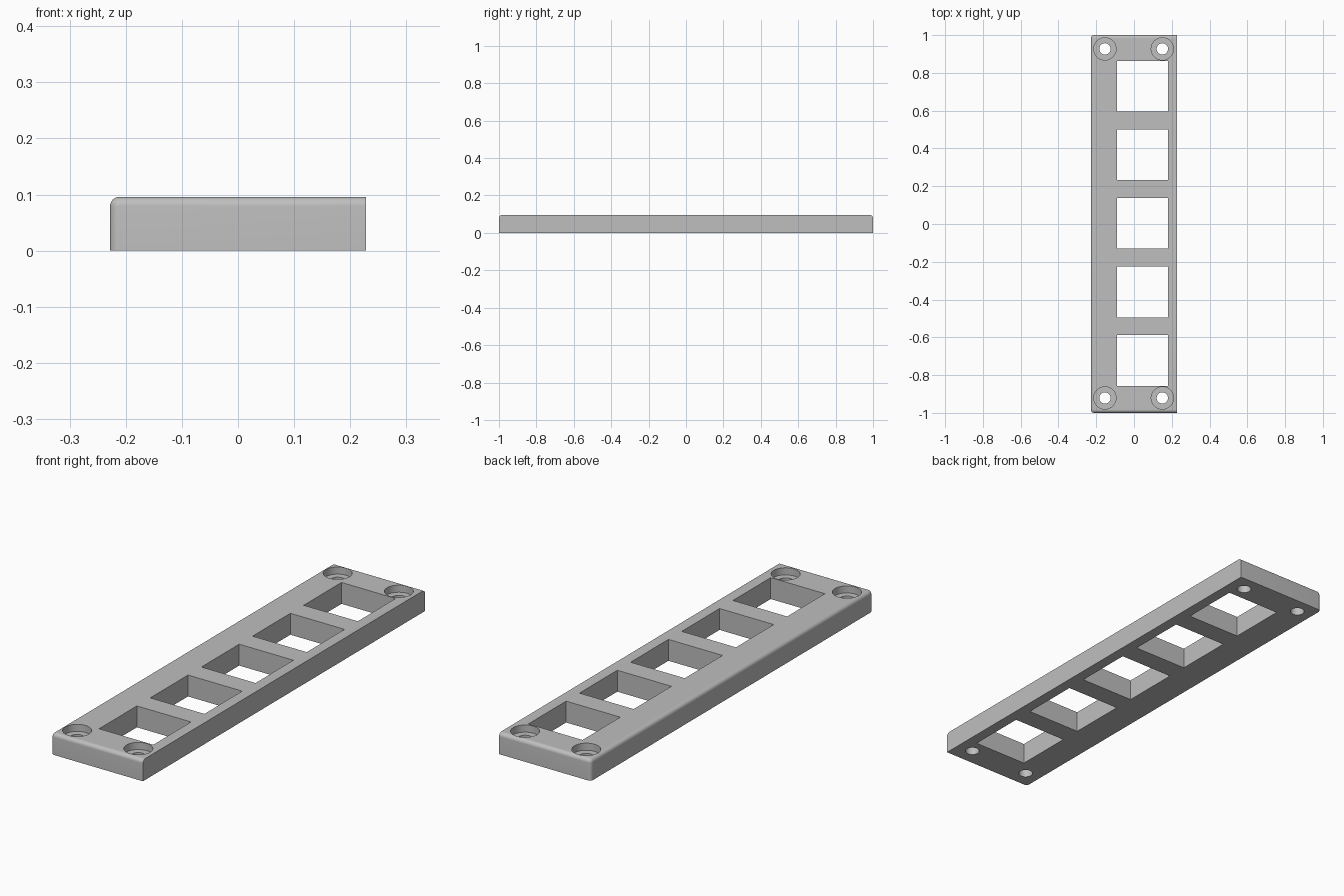
import bpy, bmesh, math
from mathutils import Matrix

if "Cube" in bpy.data.objects:
    bpy.data.objects.remove(bpy.data.objects["Cube"])

W, L, H, R = 0.228, 1.0, 0.096, 0.017   # half width, half length, height, edge radius
MID_Y = 0.003                           # centre of the hole pattern

grey = bpy.data.materials.new("plain grey")
grey.diffuse_color = (0.52, 0.52, 0.52, 1)
grey.use_nodes = True
grey.node_tree.nodes["Principled BSDF"].inputs["Base Color"].default_value = grey.diffuse_color


def add_box(bm, x0, x1, y0, y1, z0, z1):
    m = Matrix.Translation(((x0 + x1) / 2, (y0 + y1) / 2, (z0 + z1) / 2)) \
        @ Matrix.Diagonal((x1 - x0, y1 - y0, z1 - z0, 1))
    bmesh.ops.create_cube(bm, size=1, matrix=m)


def add_stepped_pin(bm, x, y, steps, n=64):
    """Solid of revolution from (radius, z) pairs, bottom to top."""
    rings = [[bm.verts.new((x + r * math.cos(2 * math.pi * i / n),
                            y + r * math.sin(2 * math.pi * i / n), z))
              for i in range(n)] for r, z in steps]
    bm.faces.new(rings[0][::-1])
    bm.faces.new(rings[-1])
    for a, b in zip(rings, rings[1:]):
        for i in range(n):
            j = (i + 1) % n
            bm.faces.new((a[i], a[j], b[j], b[i]))


def make_object(bm, name):
    mesh = bpy.data.meshes.new(name)
    bm.to_mesh(mesh)
    bm.free()
    mesh.materials.append(grey)
    ob = bpy.data.objects.new(name, mesh)
    bpy.context.collection.objects.link(ob)
    return ob


# Plate: rounded on top and at the left corners, square along the right side
bm = bmesh.new()
add_box(bm, -W, W, -L, L, 0, H)


def is_rounded(e):
    c = (e.verts[0].co + e.verts[1].co) / 2
    top = c.z > H - 1e-4 and c.x < W - 1e-4
    left_corner = c.x < -W + 1e-4 and abs(c.y) > L - 1e-4
    return top or left_corner


bmesh.ops.bevel(bm, geom=[e for e in bm.edges if is_rounded(e)], offset=R,
                offset_type='OFFSET', segments=8, profile=0.5, affect='EDGES')
plate = make_object(bm, "mounting_plate")

# Cutter: five square windows and four counterbored screw holes
bm = bmesh.new()
for k in range(-2, 3):
    y = MID_Y + k * 0.3627
    add_box(bm, -0.090, 0.179, y - 0.134, y + 0.134, -0.1, 0.2)
for x in (-0.154, 0.150):
    for s in (-1, 1):
        add_stepped_pin(bm, x, MID_Y + s * 0.924,
                        [(0.030, -0.1), (0.030, 0.064), (0.059, 0.064), (0.059, 0.2)])
bmesh.ops.recalc_face_normals(bm, faces=bm.faces)
cutter = make_object(bm, "hole_cutter")

cut = plate.modifiers.new("holes", 'BOOLEAN')
cut.operation = 'DIFFERENCE'
cut.solver = 'EXACT'
cut.object = cutter
bpy.context.view_layer.update()
result = bpy.data.meshes.new_from_object(plate.evaluated_get(bpy.context.evaluated_depsgraph_get()))
plate.modifiers.clear()
plate.data = result
bpy.data.objects.remove(cutter)

# Smooth rounds, sharp cut edges
bpy.context.view_layer.objects.active = plate
plate.select_set(True)
bpy.ops.object.shade_smooth_by_angle(angle=math.radians(30))
